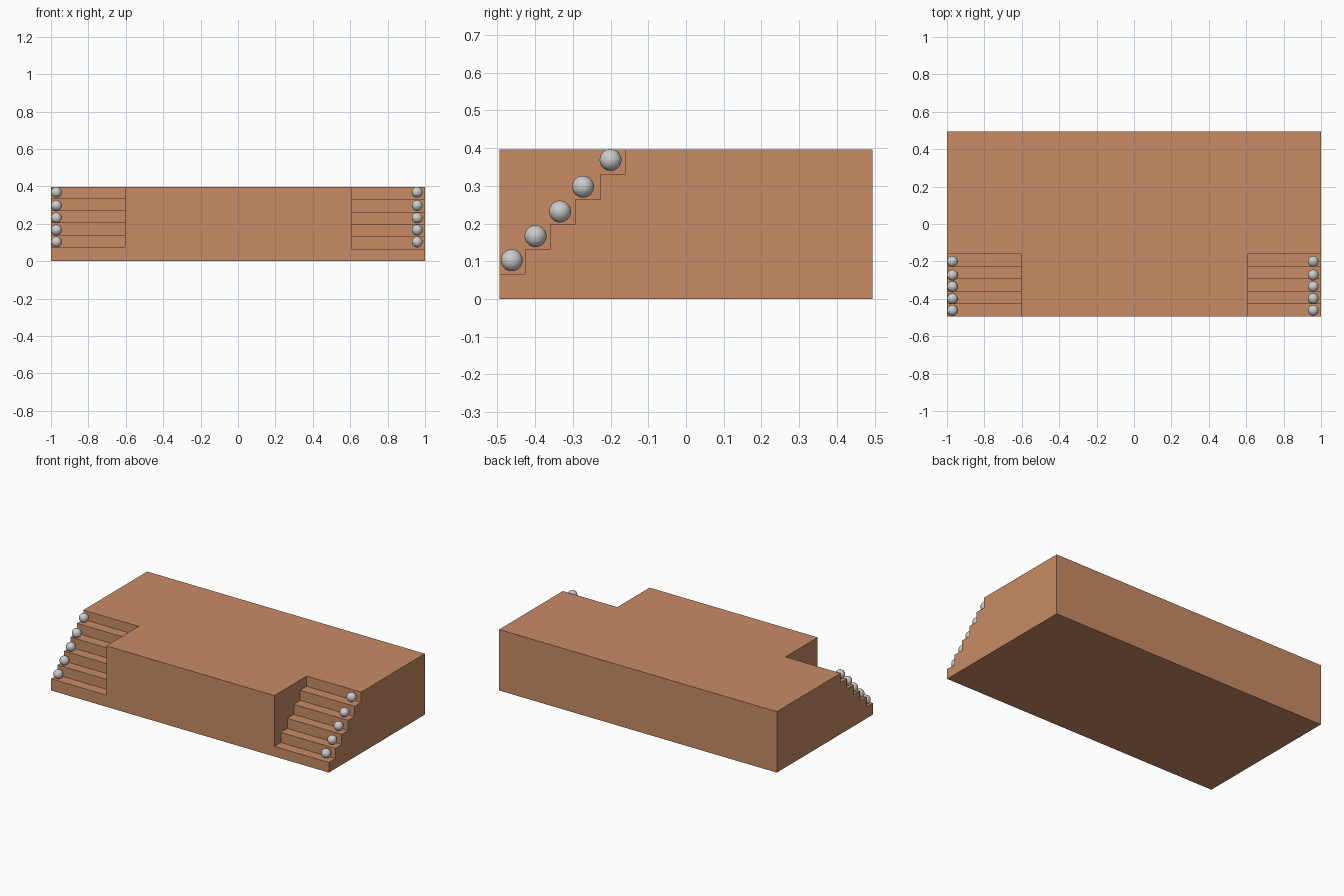
import bpy, bmesh

if "Cube" in bpy.data.objects:
    bpy.data.objects.remove(bpy.data.objects["Cube"])

W, D, H = 2.0, 0.988, 0.397   # platform size
RUN = 0.0665                  # tread depth
RISE = 0.066                  # step height
STEPS = 5
FRONT = -D / 2

wood = bpy.data.materials.new("terracotta")
wood.diffuse_color = (0.58, 0.26, 0.13, 1)
wood.use_nodes = True
wood.node_tree.nodes["Principled BSDF"].inputs["Base Color"].default_value = wood.diffuse_color


def mesh_object(name, bm):
    me = bpy.data.meshes.new(name)
    bmesh.ops.recalc_face_normals(bm, faces=bm.faces)
    bm.to_mesh(me)
    bm.free()
    ob = bpy.data.objects.new(name, me)
    bpy.context.collection.objects.link(ob)
    return ob


def stair_cutter(name, x0, x1, z0):
    """Stepped profile in the YZ plane, extruded along x."""
    pts = [(FRONT - 0.1, z0)]
    for i in range(STEPS):
        y, z = FRONT + RUN * (i + 1), z0 + i * (RISE - (z0 - RISE) * 0.1)
        pts += [(y, z)] if i == 0 else [(pts[-1][0], z), (y, z)]
    pts += [(pts[-1][0], H + 0.1), (FRONT - 0.1, H + 0.1)]
    bm = bmesh.new()
    face = bm.faces.new([bm.verts.new((x0, y, z)) for y, z in pts])
    ext = bmesh.ops.extrude_face_region(bm, geom=[face])
    verts = [v for v in ext["geom"] if isinstance(v, bmesh.types.BMVert)]
    bmesh.ops.translate(bm, verts=verts, vec=(x1 - x0, 0, 0))
    ob = mesh_object(name, bm)
    ob.hide_render = True
    ob.hide_viewport = True
    return ob


# Platform block
bm = bmesh.new()
bmesh.ops.create_cube(bm, size=1)
bmesh.ops.scale(bm, verts=bm.verts, vec=(W, D, H))
bmesh.ops.translate(bm, verts=bm.verts, vec=(0, 0, H / 2))
platform = mesh_object("stage_platform", bm)
platform.data.materials.append(wood)

# Stairs cut into both front corners
for name, x0, x1, z0 in (("left_stair_cutter", -1.1, -0.603, 0.076),
                         ("right_stair_cutter", 0.608, 1.1, 0.066)):
    mod = platform.modifiers.new(name, 'BOOLEAN')
    mod.operation = 'DIFFERENCE'
    mod.solver = 'EXACT'
    mod.object = stair_cutter(name, x0, x1, z0)

# Round lamps at the outer end of every step
LAMPS = [(-0.462, 0.103), (-0.399, 0.167), (-0.334, 0.232),
         (-0.273, 0.298), (-0.200, 0.369)]
for side, x in (("left", -0.971), ("right", 0.958)):
    for i, (y, z) in enumerate(LAMPS):
        bm = bmesh.new()
        bmesh.ops.create_uvsphere(bm, u_segments=32, v_segments=16, radius=0.029)
        lamp = mesh_object(f"{side}_step_lamp_{i + 1}", bm)
        lamp.location = (x, y, z)
